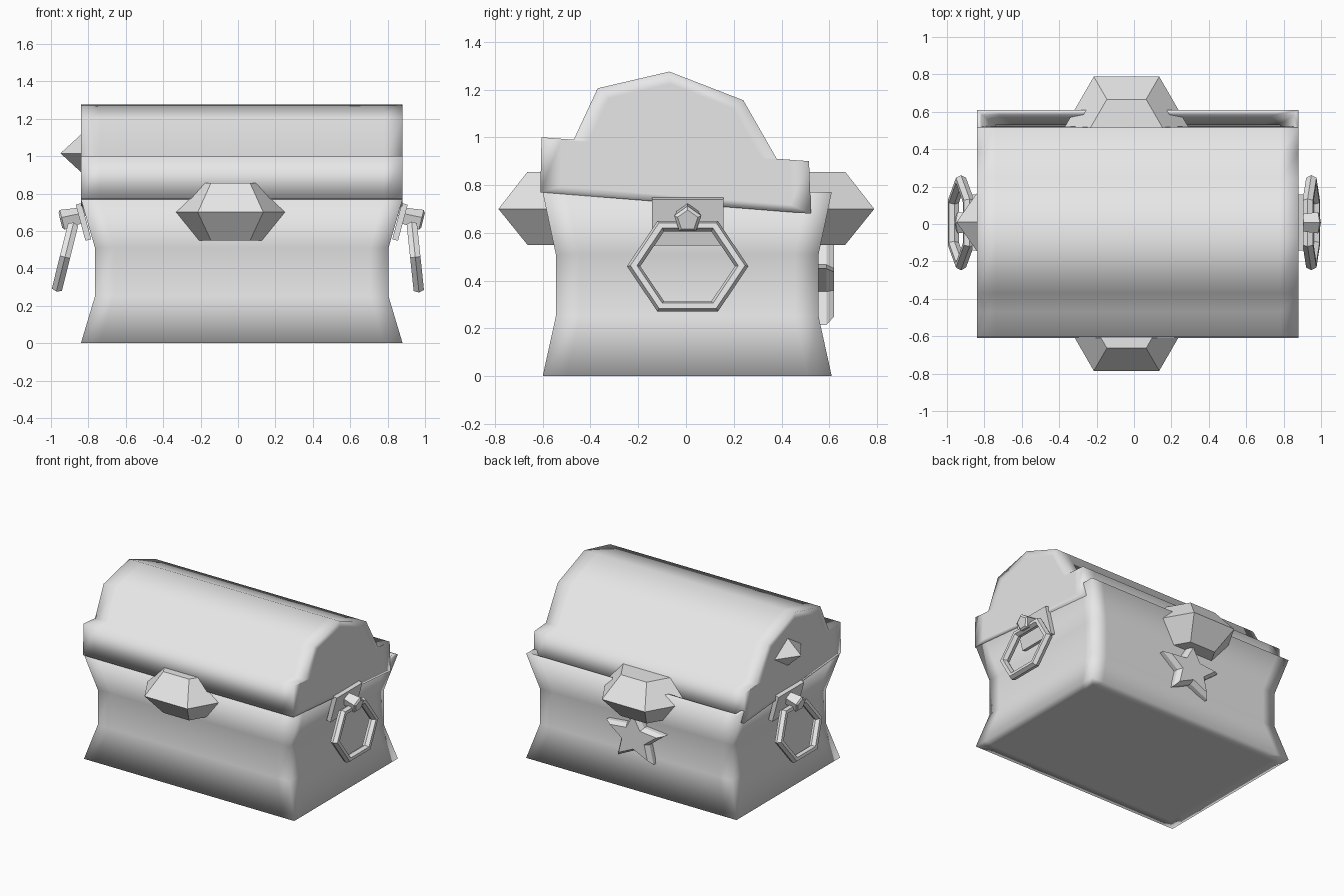
import bpy, math
from math import sin, cos, pi, radians
from mathutils import Matrix, Vector

if "Cube" in bpy.data.objects:
    bpy.data.objects.remove(bpy.data.objects["Cube"])

grey = bpy.data.materials.new("plain_grey")
grey.diffuse_color = (0.8, 0.8, 0.8, 1)
grey.use_nodes = True
grey.node_tree.nodes["Principled BSDF"].inputs["Base Color"].default_value = grey.diffuse_color


def loft(name, rings, smooth=False, loop=False, matrix=None):
    """Skin equal-length point rings; cap both ends unless looped."""
    n, m = len(rings[0]), len(rings)
    verts = [Vector(p) for r in rings for p in r]
    if matrix:
        verts = [matrix @ v for v in verts]
    faces = []
    for i in range(m if loop else m - 1):
        a, b = i * n, (i + 1) % m * n
        faces += [(a + k, a + (k + 1) % n, b + (k + 1) % n, b + k) for k in range(n)]
    if not loop:
        faces += [tuple(range(n))[::-1], tuple(range((m - 1) * n, m * n))]
    me = bpy.data.meshes.new(name)
    me.from_pydata(verts, [], faces)
    me.materials.append(grey)
    ob = bpy.data.objects.new(name, me)
    bpy.context.collection.objects.link(ob)
    # consistent outward normals
    import bmesh
    bm = bmesh.new()
    bm.from_mesh(me)
    bmesh.ops.recalc_face_normals(bm, faces=bm.faces)
    bm.to_mesh(me)
    bm.free()
    for p in me.polygons:
        p.use_smooth = smooth
    return ob


def polygon(sides, radius, z, cx=0, cy=0, start=0):
    return [(cx + radius * cos(start + 2 * pi * k / sides),
             cy + radius * sin(start + 2 * pi * k / sides), z) for k in range(sides)]


# Box: flared, hollow tub with holding loops near its corners
CX, CY = 0.02, 0.005


def rect(hx, hy, z, s=0.1):
    a, b = hx - s, hy - s
    pts = [(-hx, -hy), (-a, -hy), (a, -hy), (hx, -hy), (hx, -b), (hx, b),
           (hx, hy), (a, hy), (-a, hy), (-hx, hy), (-hx, b), (-hx, -b)]
    return [(CX + x, CY + y, z) for x, y in pts]


loft("box", [rect(0.78, 0.525, 0), rect(0.86, 0.605, 0), rect(0.785, 0.55, 0.25),
             rect(0.785, 0.55, 0.51), rect(0.86, 0.605, 0.77), rect(0.835, 0.58, 0.77),
             rect(0.76, 0.525, 0.51), rect(0.76, 0.525, 0.25), rect(0.76, 0.525, 0.05)],
     smooth=True)

# Lid: arched profile, tipped slightly backwards
arch = [(-0.61, 0.77), (-0.605, 1.0), (-0.47, 0.99), (-0.37, 1.205), (-0.07, 1.275),
        (0.24, 1.155), (0.38, 0.91), (0.515, 0.90), (0.523, 0.68)]


def arch_at(x, s=1):
    return [(x, -0.05 + (y + 0.05) * s, 0.93 + (z - 0.93) * s) for y, z in arch]


loft("lid", [arch_at(-0.84, 0.85), arch_at(-0.84), arch_at(-0.74),
             arch_at(0.78), arch_at(0.88), arch_at(0.88, 0.85)], smooth=True)

# Front and back faceted clasps
for name, y in (("front_clasp", -0.482), ("back_clasp", 0.485)):
    loft(name, [polygon(6, r, z, -0.04, y) for r, z in
                ((0.21, 0.55), (0.35, 0.70), (0.21, 0.855))])

# Pointed stud on the left end of the lid
loft("side_stud", [[(x, 0.01 + 0.155 * s * cos(k * pi / 2), 1.015 + 0.1 * s * sin(k * pi / 2))
                    for k in range(4)] for x, s in ((-0.80, 1), (-0.84, 1), (-0.948, 0.01))])


# Raised star on the back
def star(y, s):
    pts = []
    for k in range(10):
        r = s * (1 if k % 2 == 0 else 0.48)
        a = pi / 2 + k * pi / 5
        pts.append((0.25 * r * cos(a), y, 0.385 + 0.21 * r * sin(a)))
    return pts


loft("back_star", [star(0.53, 1), star(0.588, 1), star(0.62, 0.8)])

# Side handles: plate, pentagonal knob and hexagonal ring
for name, side, plate_x, knob_x, ring_x, ring_tilt in (
        ("right", 1, 0.866, 0.935, 0.948, 6), ("left", -1, -0.826, -0.895, -0.925, 14)):
    # local +x points outwards
    flip = Matrix.Scale(side, 4, (1, 0, 0))

    def place(x, z, tilt):
        return Matrix.Translation((x, 0.007, z)) @ flip @ Matrix.Rotation(radians(tilt), 4, 'Y')

    loft(name + "_plate", [[(x, -0.15, -0.1), (x, 0.15, -0.1), (x, 0.15, 0.1), (x, -0.15, 0.1)]
                           for x in (-0.016, 0.016)], matrix=place(plate_x, 0.648, 15))
    loft(name + "_knob", [[(x, -r * sin(k * 2 * pi / 5), r * cos(k * 2 * pi / 5)) for k in range(5)]
                          for x, r in ((-0.07, 0.045), (0.045, 0.06), (0.055, 0.045))],
         matrix=place(knob_x, 0.665, 14))
    rings = []
    for k in range(6):
        c, s = cos(k * pi / 3), sin(k * pi / 3)
        rings.append([(0.032 * sin(j * pi / 3), (0.226 + 0.028 * cos(j * pi / 3)) * c,
                       (0.195 + 0.025 * cos(j * pi / 3)) * s) for j in range(6)])
    loft(name + "_ring", rings, loop=True, matrix=place(ring_x, 0.46, -ring_tilt))
